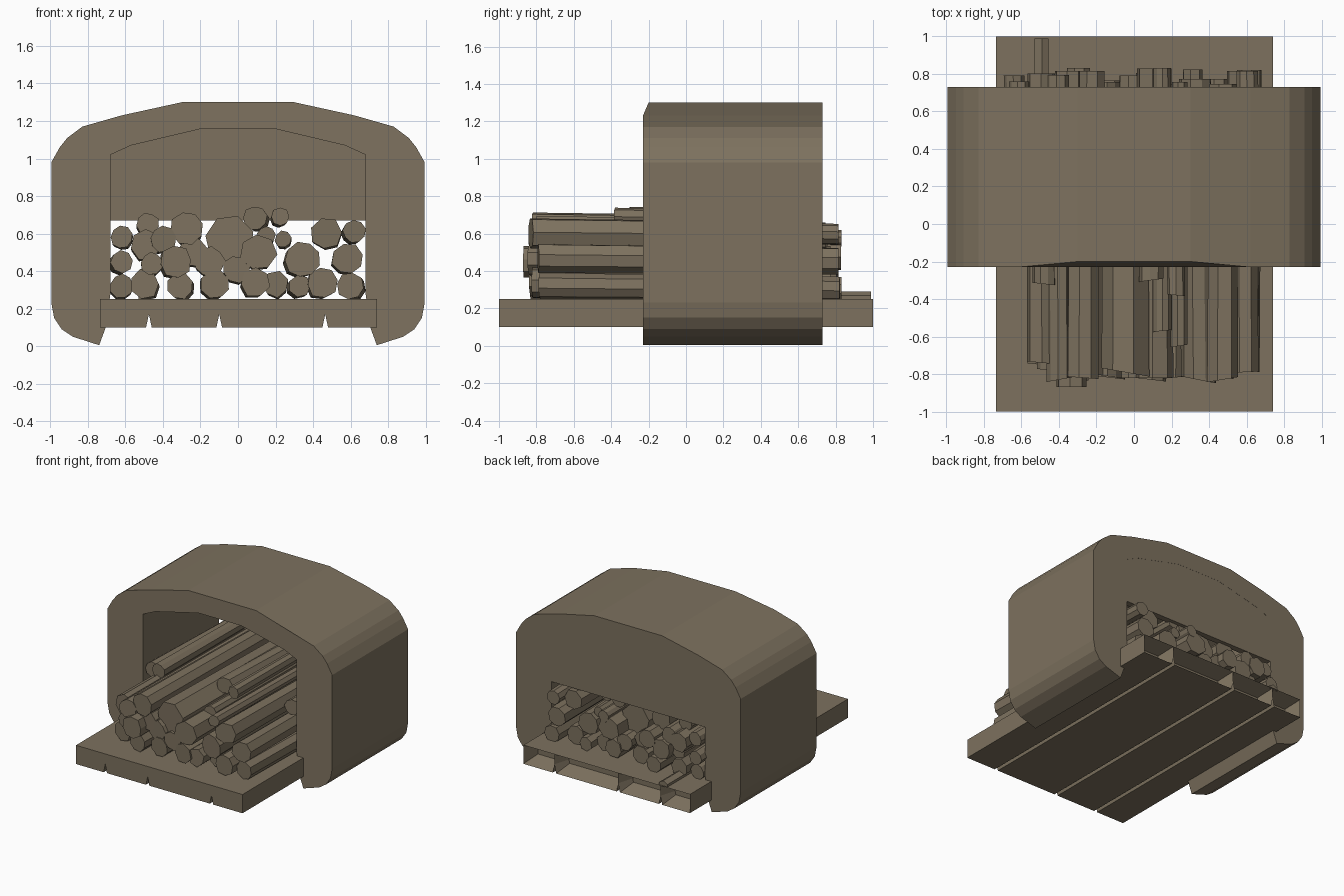
import bpy, bmesh, math, random
random.seed(4)

clay = bpy.data.materials.new("clay_brown")
clay.diffuse_color = (0.205, 0.166, 0.113, 1)


def finish(name, bm):
    bmesh.ops.recalc_face_normals(bm, faces=bm.faces[:])
    me = bpy.data.meshes.new(name)
    bm.to_mesh(me)
    bm.free()
    ob = bpy.data.objects.new(name, me)
    bpy.context.collection.objects.link(ob)
    me.materials.append(clay)
    return ob


def prism(profile, y0, y1):
    """Extrude an x-z outline along y; returns bmesh, front verts and end faces."""
    bm = bmesh.new()
    a = [bm.verts.new((x, y0, z)) for x, z in profile]
    b = [bm.verts.new((x, y1, z)) for x, z in profile]
    n = len(a)
    bm.faces.new(a)
    back = bm.faces.new(b[::-1])
    for i in range(n):
        j = (i + 1) % n
        bm.faces.new((a[i], b[i], b[j], a[j]))
    return bm, a, back


def mirrored(half):
    return half + [(-x, z) for x, z in reversed(half)]


# Arched shelter shell: half outlines run from the foot up to the crown
outer = mirrored([(-0.74, 0.005), (-0.88, 0.05), (-0.94, 0.09), (-0.98, 0.15), (-0.995, 0.23),
                  (-0.995, 0.98), (-0.95, 1.06), (-0.91, 1.11), (-0.83, 1.17),
                  (-0.62, 1.23), (-0.30, 1.30)])
inner = mirrored([(-0.705, 0.10), (-0.68, 0.28), (-0.68, 1.02), (-0.57, 1.07), (-0.19, 1.16)])
bm, front, back = prism(outer + inner[::-1], -0.23, 0.73)
for v in front:
    if v.co.z > 1.2 and abs(v.co.x) < 0.5:
        v.co.y = -0.2                      # crown leans back slightly
finish("shelter_shell", bm)

# Back wall closing the upper part of the arch
wall = mirrored([(-0.69, 0.67), (-0.69, 1.02), (-0.57, 1.08), (-0.19, 1.17)])
finish("back_wall", prism(wall, 0.68, 0.729)[0])

# Floor planks: chamfered undersides, recessed slots in the back ends
edges = [-0.735, -0.475, -0.10, 0.465, 0.74]
for i in range(4):
    x0, x1 = edges[i], edges[i + 1]
    c0 = 0.0 if i == 0 else 0.015
    c1 = 0.0 if i == 3 else 0.015
    prof = [(x0 + c0, 0.10), (x0, 0.17), (x0, 0.25), (x1, 0.25), (x1, 0.17), (x1 - c1, 0.10)]
    bm, front, back = prism(prof, -1.0, 1.0)
    bm.normal_update()
    bmesh.ops.inset_region(bm, faces=[back], thickness=0.045, use_even_offset=True)
    for v in back.verts:
        v.co.y -= 0.12
    finish(f"floor_plank_{i + 1}", bm)

# Stacked logs: x, z, radius, front y
logs = [
    (-0.05, 0.57, 0.135, -0.79), (-0.27, 0.63, 0.09, -0.82), (0.09, 0.68, 0.065, -0.30),
    (0.225, 0.69, 0.05, -0.38), (0.47, 0.60, 0.085, -0.83), (0.585, 0.465, 0.085, -0.79),
    (0.45, 0.34, 0.085, -0.82), (0.34, 0.46, 0.095, -0.83), (0.20, 0.33, 0.07, -0.82),
    (0.09, 0.34, 0.08, -0.83), (-0.12, 0.33, 0.08, -0.82), (-0.33, 0.45, 0.085, -0.87),
    (-0.50, 0.33, 0.08, -0.75), (-0.24, 0.50, 0.08, -0.80), (-0.49, 0.54, 0.085, -0.74),
    (-0.62, 0.45, 0.06, -0.20), (-0.62, 0.32, 0.065, -0.20), (0.11, 0.50, 0.10, -0.82),
    (-0.15, 0.45, 0.08, -0.81), (-0.01, 0.41, 0.075, -0.82), (-0.31, 0.32, 0.07, -0.83),
    (0.60, 0.32, 0.075, -0.78), (0.24, 0.57, 0.045, -0.65), (0.62, 0.61, 0.06, -0.20),
    (-0.48, 0.65, 0.06, -0.32), (-0.62, 0.58, 0.06, -0.20), (0.15, 0.59, 0.05, -0.57),
    (-0.40, 0.57, 0.07, -0.83), (-0.46, 0.44, 0.06, -0.78), (0.33, 0.32, 0.06, -0.74),
]
for k, (x, z, r, y0) in enumerate(logs):
    n = random.choice((7, 8, 9))
    turn = random.uniform(0, 1)
    prof = []
    for i in range(n):
        t = turn + i * math.tau / n
        q = r * random.uniform(0.92, 1.06)
        prof.append((x + q * math.cos(t), max(z + q * math.sin(t), 0.245)))
    # logs tall enough to meet the back wall stop there, the others poke out
    y1 = 0.70 if z + r > 0.70 else random.uniform(0.74, 0.84)
    bm, front, back = prism(prof, y0, y1)
    slope = random.uniform(-0.2, 0.2)
    drift = random.uniform(-0.02, 0.02)
    for v in front:
        v.co.y += slope * (v.co.x - x)     # uneven saw cut
    for v in back.verts:                   # slight taper and drift
        v.co.x = x + drift + (v.co.x - x) * 0.92
        v.co.z = z - 0.015 + (v.co.z - z) * 0.92
    finish(f"log_{k + 1}", bm)

# Loose stick lying on the floor at the back
stick = [(-0.53, 0.245), (-0.53, 0.27), (-0.49, 0.29), (-0.455, 0.27), (-0.455, 0.245)]
finish("loose_stick", prism(stick, 0.6, 0.99)[0])
